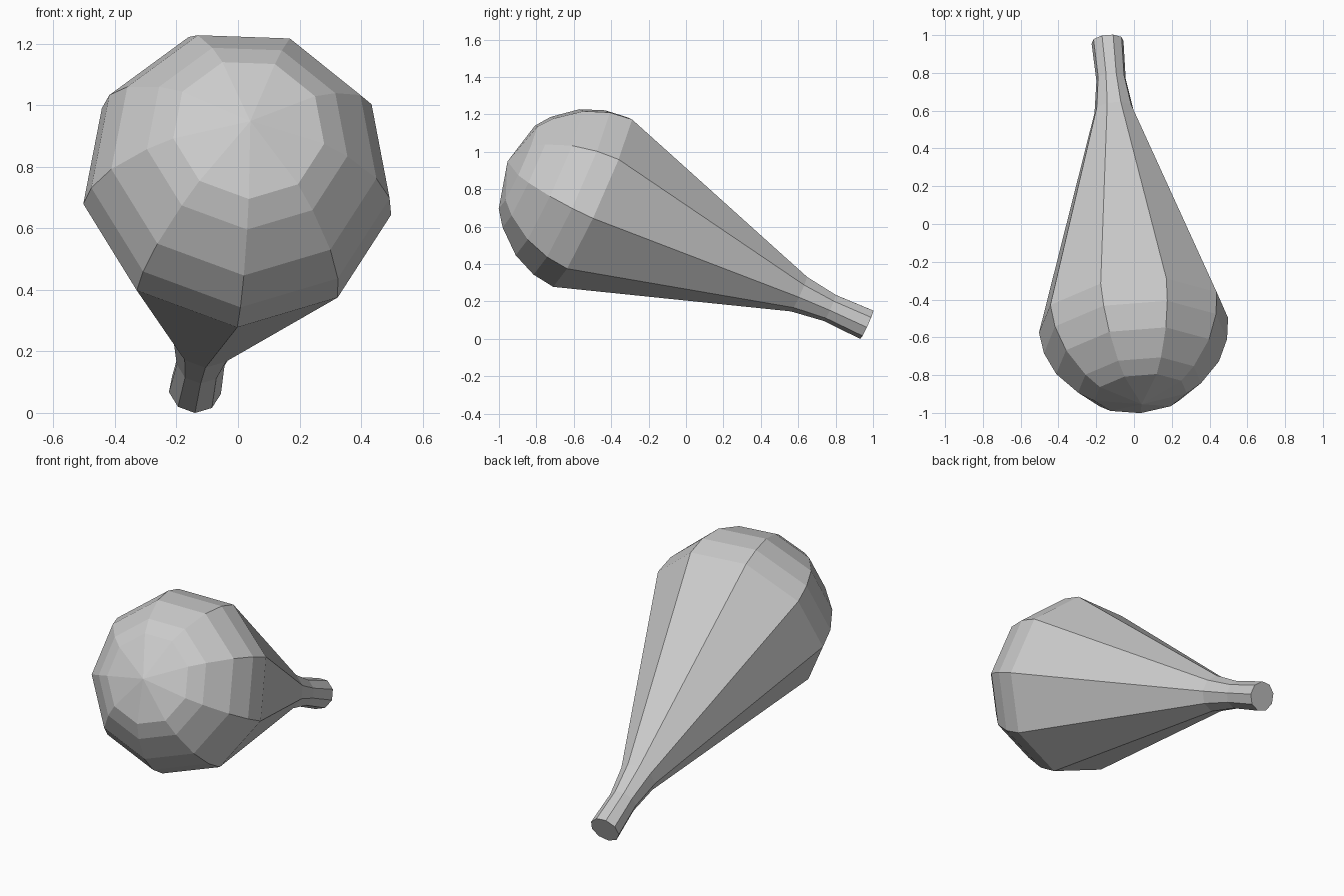
import bpy, bmesh
from math import sin, cos, tau
from mathutils import Vector

if "Cube" in bpy.data.objects:
    bpy.data.objects.remove(bpy.data.objects["Cube"])

SIDES = 9
# Axis runs from the handle end up to the tip of the rounded head
start = Vector((-0.14, 0.967, 0.078))
axis = Vector((0.18, -1.92, 0.87)).normalized()
up = Vector((0, -axis.z, axis.y)).normalized()
if up.z < 0:
    up = -up
side = up.cross(axis).normalized()

# (distance along axis, radius): handle, flare, then rounded head
profile = [(0, 0.086), (0.218, 0.079), (0.40, 0.105), (1.616, 0.51),
           (1.739, 0.494), (1.869, 0.439), (1.995, 0.332), (2.055, 0.25)]
tip_distance = 2.117

bm = bmesh.new()


def ring(dist, radius):
    centre = start + axis * dist
    return [bm.verts.new(centre + radius * (side * sin(tau * i / SIDES) - up * cos(tau * i / SIDES)))
            for i in range(SIDES)]


# Side walls
rings = [ring(d, r) for d, r in profile]
for a, b in zip(rings, rings[1:]):
    for i in range(SIDES):
        j = (i + 1) % SIDES
        bm.faces.new((a[i], a[j], b[j], b[i]))

# Flat handle end and fan at the tip of the head
bm.faces.new(rings[0])
tip = bm.verts.new(start + axis * tip_distance)
for i in range(SIDES):
    bm.faces.new((rings[-1][i], rings[-1][(i + 1) % SIDES], tip))
bmesh.ops.recalc_face_normals(bm, faces=bm.faces)

mesh = bpy.data.meshes.new("club")
bm.to_mesh(mesh)
bm.free()
bpy.context.collection.objects.link(bpy.data.objects.new("club", mesh))
